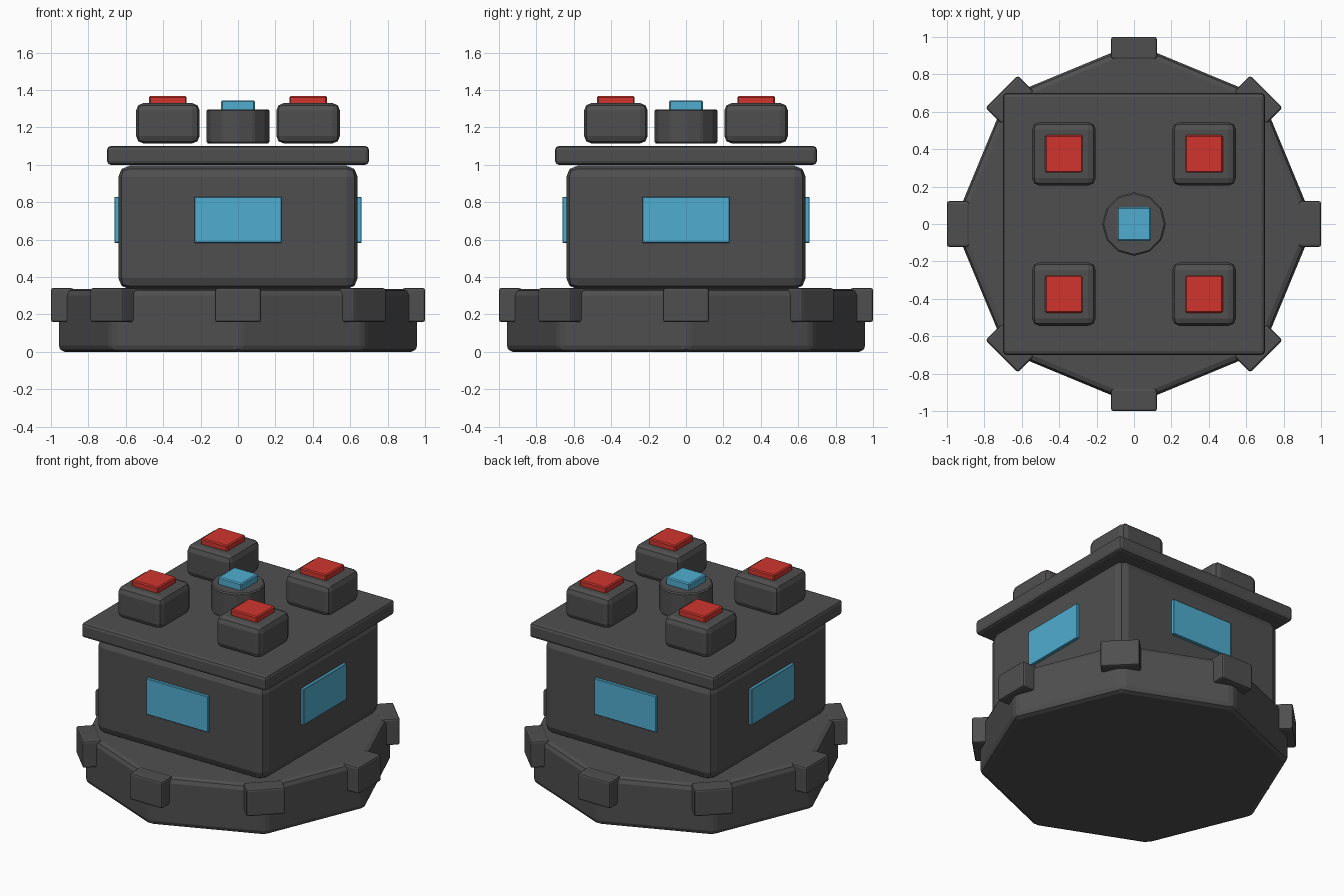
import bpy, bmesh, math
from mathutils import Matrix

if "Cube" in bpy.data.objects:
    bpy.data.objects.remove(bpy.data.objects["Cube"])


def material(name, rgb):
    m = bpy.data.materials.new(name)
    m.diffuse_color = (*rgb, 1)
    m.use_nodes = True
    m.node_tree.nodes["Principled BSDF"].inputs["Base Color"].default_value = m.diffuse_color
    return m


GREY = material("dark_grey", (0.078, 0.078, 0.078))
BLUE = material("light_blue", (0.08, 0.42, 0.63))
RED = material("red", (0.64, 0.036, 0.027))


def finish(name, bm, mat, bevel, segments):
    # bevel the sharp edges and make a flat shaded object
    if bevel:
        bmesh.ops.bevel(bm, geom=bm.edges[:], offset=bevel, segments=segments,
                        profile=0.5, affect='EDGES', clamp_overlap=True)
    me = bpy.data.meshes.new(name)
    bm.to_mesh(me)
    bm.free()
    me.materials.append(mat)
    ob = bpy.data.objects.new(name, me)
    bpy.context.collection.objects.link(ob)
    return ob


def box(name, centre, size, mat, bevel=0.0, segments=2, turn=0.0):
    # box with its centre turned around the z axis of the model
    bm = bmesh.new()
    bmesh.ops.create_cube(bm, size=1, matrix=Matrix.Diagonal((*size, 1)))
    ob = finish(name, bm, mat, bevel, segments)
    ob.data.transform(Matrix.Rotation(turn, 4, 'Z') @ Matrix.Translation(centre))
    return ob


def prism(name, sides, radius, z0, z1, mat, bevel, segments=2):
    # upright prism with one corner on the x axis
    bm = bmesh.new()
    ring = [bm.verts.new((radius * math.cos(i * math.tau / sides),
                          radius * math.sin(i * math.tau / sides), z0))
            for i in range(sides)]
    face = bm.faces.new(ring)
    top = bmesh.ops.extrude_face_region(bm, geom=[face])
    bmesh.ops.translate(bm, vec=(0, 0, z1 - z0),
                        verts=[g for g in top["geom"] if isinstance(g, bmesh.types.BMVert)])
    bmesh.ops.recalc_face_normals(bm, faces=bm.faces)
    return finish(name, bm, mat, bevel, segments)


# octagonal base with a clamp on each corner
prism("base", 8, 0.965, 0.0, 0.337, GREY, 0.035)
for i in range(8):
    box(f"base_clamp_{i + 1}", (0.94, 0, 0.25), (0.12, 0.245, 0.182), GREY,
        0.012, 2, i * math.pi / 4)

# square body with a roof slab
box("body", (0, 0, 0.665), (1.28, 1.28, 0.66), GREY, 0.06)
box("roof_slab", (0, 0, 1.05), (1.4, 1.4, 0.1), GREY, 0.02)

# window panel on each side of the body
for i in range(4):
    box(f"window_{i + 1}", (0.645, 0, 0.706), (0.03, 0.466, 0.246), BLUE,
        0.003, 1, i * math.pi / 2)

# four roof pods with red caps
for i, (sx, sy) in enumerate([(1, 1), (-1, 1), (-1, -1), (1, -1)]):
    x, y = 0.375 * sx, 0.375 * sy
    box(f"pod_{i + 1}", (x, y, 1.222), (0.34, 0.34, 0.216), GREY, 0.04)
    box(f"pod_cap_{i + 1}", (x, y, 1.343), (0.2, 0.2, 0.05), RED, 0.007, 1)

# central round pod with a blue cap
prism("centre_pod", 12, 0.17, 1.115, 1.297, GREY, 0.008, 1)
box("centre_cap", (0, 0, 1.317), (0.18, 0.18, 0.056), BLUE, 0.007, 1)
